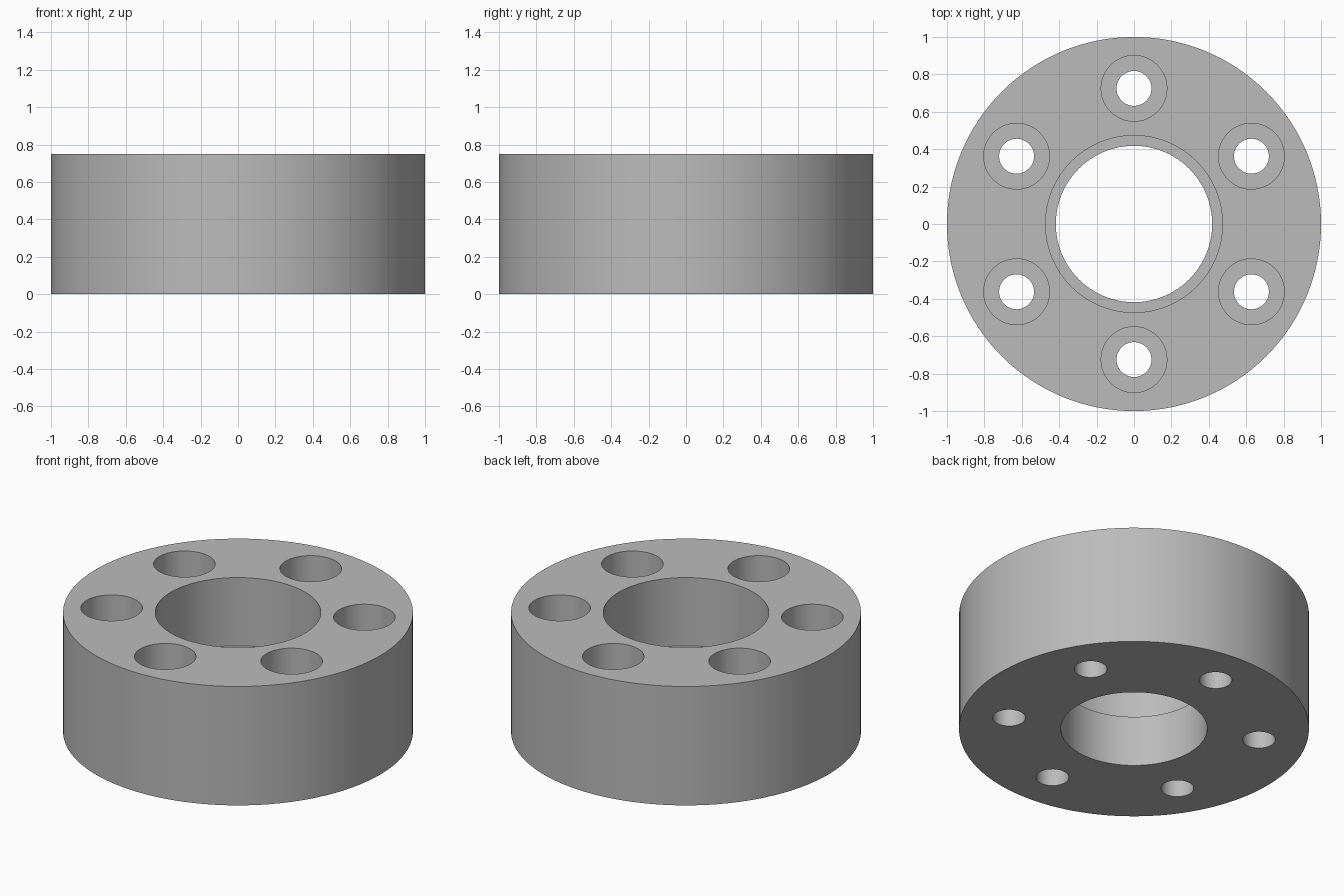
import bpy, bmesh, math
from mathutils import Matrix

cube = bpy.data.objects.get("Cube")
if cube:
    bpy.data.objects.remove(cube, do_unlink=True)

HEIGHT, STEP = 0.75, 0.32      # overall height, shelf height of the stepped bores
BOLT_CIRCLE = 0.725

# Plain grey metal
metal = bpy.data.materials.new("grey_metal")
metal.use_nodes = True
metal.diffuse_color = (0.5, 0.5, 0.5, 1)
metal.node_tree.nodes["Principled BSDF"].inputs["Base Color"].default_value = (0.5, 0.5, 0.5, 1)


def turned(name, profile, sides, x=0, y=0):
    """Solid of revolution from (radius, height) points, capped at both ends."""
    bm = bmesh.new()
    rings = []
    for r, z in profile:
        ring = []
        for i in range(sides):
            a = math.tau * i / sides
            ring.append(bm.verts.new((x + r * math.cos(a), y + r * math.sin(a), z)))
        rings.append(ring)
    for low, high in zip(rings, rings[1:]):
        for i in range(sides):
            j = (i + 1) % sides
            bm.faces.new((low[i], low[j], high[j], high[i]))
    bm.faces.new(rings[0][::-1])
    bm.faces.new(rings[-1])
    mesh = bpy.data.meshes.new(name)
    bm.to_mesh(mesh)
    bm.free()
    obj = bpy.data.objects.new(name, mesh)
    bpy.context.collection.objects.link(obj)
    return obj


def stepped_cutter(name, narrow, wide, sides, x=0, y=0):
    """Through hole with a wider counterbore from the top."""
    profile = [(narrow, -0.1), (narrow, STEP), (wide, STEP), (wide, HEIGHT + 0.1)]
    cutter = turned(name, profile, sides, x, y)
    cutter.hide_render = True
    return cutter


# Round flange body
flange = turned("flange_ring", [(1, 0), (1, HEIGHT)], 128)
flange.data.materials.append(metal)

# Centre bore and six bolt holes
cutters = [stepped_cutter("centre_bore_cutter", 0.418, 0.473, 96)]
for i in range(6):
    a = math.radians(30 + 60 * i)
    cutters.append(stepped_cutter(f"bolt_hole_cutter_{i + 1}", 0.0935, 0.176, 48,
                                  BOLT_CIRCLE * math.cos(a), BOLT_CIRCLE * math.sin(a)))

bpy.ops.object.select_all(action="DESELECT")
flange.select_set(True)
bpy.context.view_layer.objects.active = flange
for cutter in cutters:
    mod = flange.modifiers.new(cutter.name, "BOOLEAN")
    mod.operation = "DIFFERENCE"
    mod.solver = "EXACT"
    mod.object = cutter
    bpy.ops.object.modifier_apply(modifier=mod.name)
for cutter in cutters:
    bpy.data.objects.remove(cutter, do_unlink=True)

# Smooth walls with crisp rims
bpy.ops.object.shade_smooth_by_angle(angle=math.radians(30))
